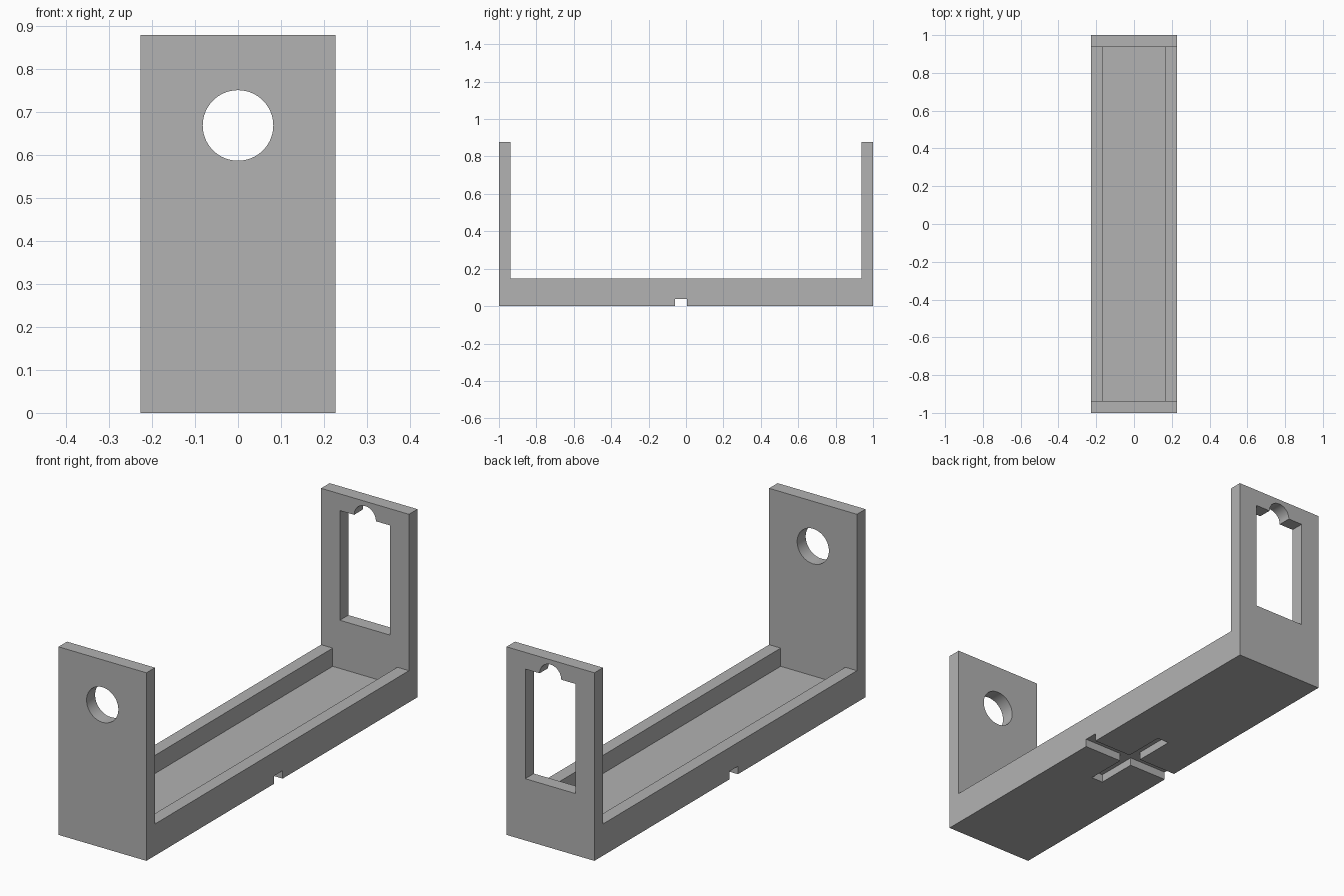
import bpy
import bmesh
from math import pi
from mathutils import Matrix

cube = bpy.data.objects.get("Cube")
if cube:
    bpy.data.objects.remove(cube, do_unlink=True)

HALF_W, HEIGHT = 0.227, 0.878
RIM_Z, FLOOR_Z = 0.148, 0.063
INNER_Y = 0.937

grey = bpy.data.materials.new("plain grey")
grey.use_nodes = True
colour = (0.447, 0.447, 0.447, 1)
grey.diffuse_color = colour
grey.node_tree.nodes["Principled BSDF"].inputs["Base Color"].default_value = colour


def make_object(name, bm):
    bmesh.ops.recalc_face_normals(bm, faces=bm.faces)
    mesh = bpy.data.meshes.new(name)
    bm.to_mesh(mesh)
    bm.free()
    mesh.materials.append(grey)
    obj = bpy.data.objects.new(name, mesh)
    bpy.context.collection.objects.link(obj)
    return obj


def box(name, x, y, z):
    """Box from (min, max) ranges."""
    bm = bmesh.new()
    bmesh.ops.create_cube(bm, size=1)
    for v in bm.verts:
        v.co = [r[0] if c < 0 else r[1] for c, r in zip(v.co, (x, y, z))]
    return make_object(name, bm)


def rod(name, radius, y, z):
    """Round cutter lying along y."""
    bm = bmesh.new()
    place = Matrix.Translation((0, y, z)) @ Matrix.Rotation(pi / 2, 4, 'X')
    bmesh.ops.create_cone(bm, cap_ends=True, segments=64, radius1=radius,
                          radius2=radius, depth=0.2, matrix=place)
    return make_object(name, bm)


# U-shaped body: side profile extruded across the width
bm = bmesh.new()
profile = [(-1, 0), (1, 0), (1, HEIGHT), (INNER_Y, HEIGHT), (INNER_Y, RIM_Z),
           (-INNER_Y, RIM_Z), (-INNER_Y, HEIGHT), (-1, HEIGHT)]
side = bm.faces.new([bm.verts.new((-HALF_W, y, z)) for y, z in profile])
swept = bmesh.ops.extrude_face_region(bm, geom=[side])
bmesh.ops.translate(bm, vec=(2 * HALF_W, 0, 0),
                    verts=[g for g in swept["geom"] if isinstance(g, bmesh.types.BMVert)])
body = make_object("cradle_body", bm)

# Tray pocket, end wall openings and the crossed grooves underneath
cutters = [
    box("tray_pocket", (-0.167, 0.167), (-INNER_Y, INNER_Y), (FLOOR_Z, 0.25)),
    rod("front_round_hole", 0.082, -1, 0.668),
    box("back_window", (-0.13, 0.13), (0.9, 1.1), (0.288, 0.80)),
    rod("back_window_arch", 0.056, 1, 0.80),
    box("cross_groove", (-0.3, 0.3), (-0.059, 0.005), (-0.1, 0.037)),
    box("long_groove", (-0.03, 0.03), (-0.254, 0.2), (-0.1, 0.037)),
]
bpy.context.view_layer.objects.active = body
body.select_set(True)
for cutter in cutters:
    cutter.hide_render = True
    mod = body.modifiers.new(cutter.name, 'BOOLEAN')
    mod.operation = 'DIFFERENCE'
    mod.solver = 'EXACT'
    mod.object = cutter
    bpy.ops.object.modifier_apply(modifier=mod.name)
    bpy.data.objects.remove(cutter, do_unlink=True)

bpy.ops.object.shade_smooth_by_angle(angle=pi / 6)
